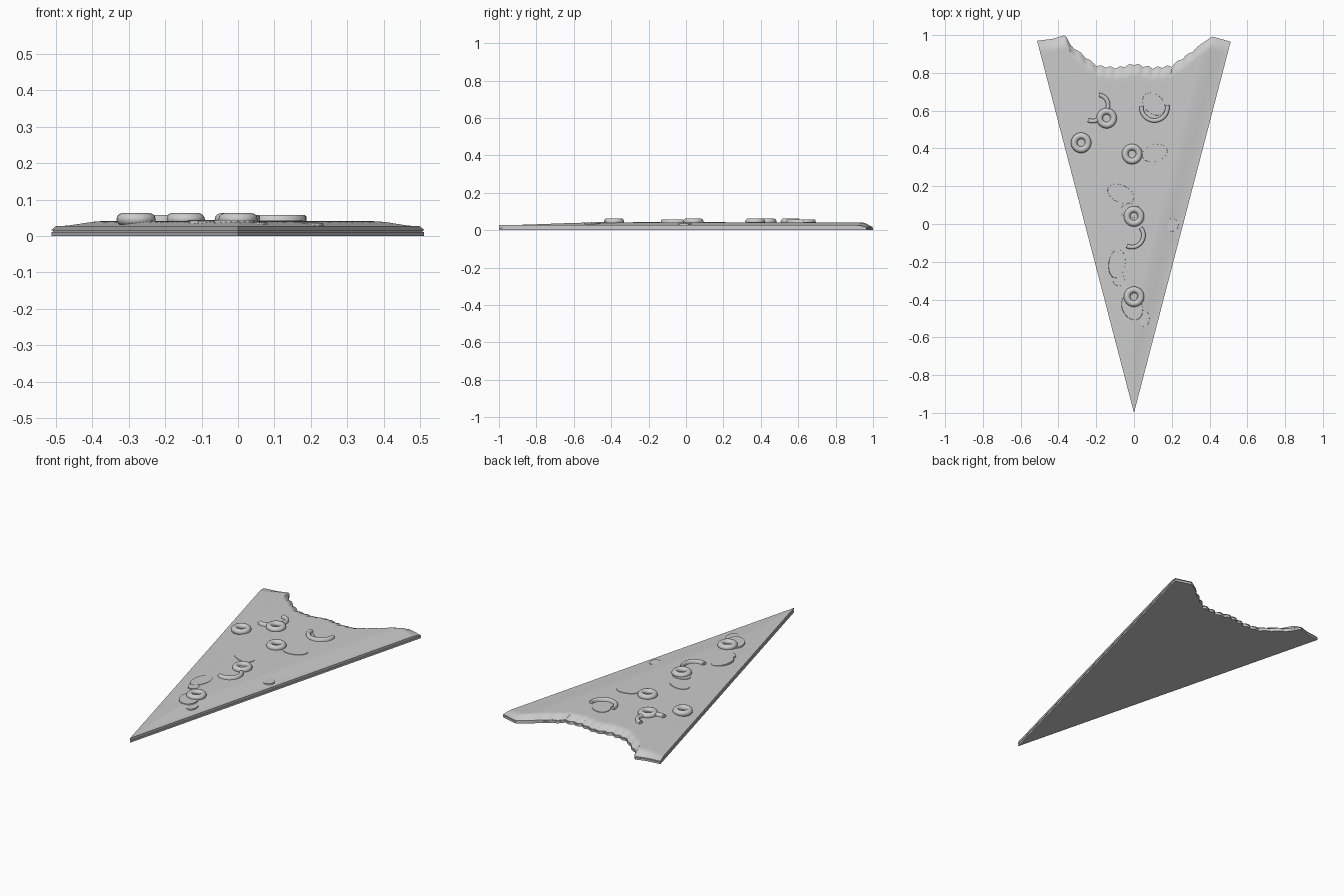
import bpy, bmesh, math
from mathutils import Vector

cube = bpy.data.objects.get("Cube")
if cube:
    bpy.data.objects.remove(cube)

grey = bpy.data.materials.new("plain grey")
grey.use_nodes = True
grey.diffuse_color = (0.6, 0.6, 0.6, 1)
grey.node_tree.nodes["Principled BSDF"].inputs["Base Color"].default_value = (0.6, 0.6, 0.6, 1)

SLOPE = 0.2604  # half width gained per unit of length from the tip
BITE = [(-.513, .97), (-.43, .98), (-.365, 1), (-.335, .945), (-.285, .905), (-.23, .86),
        (-.19, .835), (-.09, .825), (0, .845), (.1, .825), (.2, .835), (.24, .865),
        (.3, .905), (.35, .95), (.415, .992), (.513, .965)]
BITE_U = [(x / (SLOPE * (y + 1)), y) for x, y in BITE]


def smooth(t):
    t = max(0, min(1, t))
    return t * t * (3 - 2 * t)


def back_edge(u):
    """Back outline of the slice, bitten with small scallops."""
    for (a, ya), (b, yb) in zip(BITE_U, BITE_U[1:]):
        if u <= b:
            break
    y = ya + (yb - ya) * max(0, min(1, (u - a) / (b - a)))
    if abs(u) < 0.66:
        y += 0.012 * (abs(math.sin(u * 30)) - 0.5)
    return y


def cheese_height(x, y):
    """Soft dome that falls towards the sides and the bite."""
    width = SLOPE * (y + 1)
    side = width - abs(x)
    back = back_edge(max(-1, min(1, x / max(width, 0.001)))) - y
    dome = 0.027 + 0.014 * smooth(side / 0.14)
    return 0.017 + (dome - 0.017) * smooth(0.1 + back / 0.06)


def finish(obj, angle=35):
    obj.data.materials.append(grey)
    bpy.ops.object.select_all(action='DESELECT')
    obj.select_set(True)
    bpy.context.view_layer.objects.active = obj
    bpy.ops.object.shade_smooth_by_angle(angle=math.radians(angle))
    return obj


def mesh_object(name, bm, angle=35):
    mesh = bpy.data.meshes.new(name)
    bm.to_mesh(mesh)
    bm.free()
    obj = bpy.data.objects.new(name, mesh)
    bpy.context.collection.objects.link(obj)
    return finish(obj, angle)


def layer(name, bottom, top, inset=0):
    """Fan shaped slab from the tip to the bitten edge."""
    bm = bmesh.new()
    nu, nv = 120, 48
    rows = []
    for j in range(nv + 1):
        v = 1 - (1 - j / nv) ** 1.6
        row = []
        for i in range(nu + 1):
            u = math.sin((i / nu - 0.5) * math.pi) * 0.3 + (i / nu * 2 - 1) * 0.7
            y = -1 + inset * 4 + v * (back_edge(u) + 1 - inset * 5)
            x = u * (SLOPE * (y + 1) - inset)
            row.append([bm.verts.new((x, y, z)) for z in (bottom, top(x, y))])
        rows.append(row)
    for j in range(nv):
        for i in range(nu):
            a, b, c, d = rows[j][i], rows[j][i + 1], rows[j + 1][i + 1], rows[j + 1][i]
            bm.faces.new((a[1], b[1], c[1], d[1]))
            bm.faces.new((d[0], c[0], b[0], a[0]))
    left = [r[0] for r in rows]
    right = [r[-1] for r in rows]
    for line in (left[::-1], right, rows[-1][::-1]):
        for a, b in zip(line, line[1:]):
            bm.faces.new((a[0], b[0], b[1], a[1]))
    bmesh.ops.remove_doubles(bm, verts=bm.verts, dist=0.0001)
    bmesh.ops.recalc_face_normals(bm, faces=bm.faces)
    return mesh_object(name, bm)


# Slice: crust, recessed sauce line and domed cheese
layer("crust_base", 0, lambda x, y: 0.011)
layer("sauce", 0.010, lambda x, y: 0.017, 0.004)
layer("cheese", 0.015, cheese_height)


# Olive rings standing proud of the cheese
def olive(index, x, y):
    bpy.ops.mesh.primitive_torus_add(location=(x, y, 0.046), major_radius=0.037,
                                     minor_radius=0.017, major_segments=32, minor_segments=12)
    obj = bpy.context.object
    obj.name = f"olive_ring_{index}"
    finish(obj, 60)


for n, spot in enumerate([(-.28, .43), (-.145, .56), (-.01, .37), (0, .04), (0, -.385)]):
    olive(n, *spot)


# Flat oval slices almost sunk into the cheese
def oval(index, x, y, rx, ry, turn):
    bm = bmesh.new()
    bmesh.ops.create_cone(bm, cap_ends=True, segments=32, radius1=1, radius2=0.94, depth=0.02)
    for vert in bm.verts:
        vert.co.x *= rx
        vert.co.y *= ry
    obj = mesh_object(f"oval_slice_{index}", bm)
    obj.location = (x, y, cheese_height(x, y) - 0.007)
    obj.rotation_euler.z = math.radians(turn)


OVALS = [(.105, .635, .072, .053, -45), (.11, .375, .072, .048, 15), (-.07, .16, .078, .048, -25),
         (-.09, -.21, .046, .08, -8), (.2, -.005, .036, .036, 0), (-.01, -.44, .055, .075, 25),
         (.055, -.5, .027, .045, 0), (-.08, -.295, .033, .035, 0), (-.02, .07, .055, .04, 0)]
for n, spec in enumerate(OVALS):
    oval(n, *spec)


# Curled strips swept along their paths
def strip(name, points, half=0.011):
    bm = bmesh.new()
    rings = []
    for i, p in enumerate(points):
        along = Vector(points[min(i + 1, len(points) - 1)]) - Vector(points[max(i - 1, 0)])
        side = Vector((-along.y, along.x)).normalized() * half
        ring = []
        for s, z in ((-1, .03), (-1, .053), (-.5, .058), (.5, .058), (1, .053), (1, .03)):
            ring.append(bm.verts.new((p[0] + side.x * s, p[1] + side.y * s, z)))
        rings.append(ring)
    for a, b in zip(rings, rings[1:]):
        for k in range(6):
            bm.faces.new((a[k], a[(k + 1) % 6], b[(k + 1) % 6], b[k]))
    bm.faces.new(rings[0])
    bm.faces.new(rings[-1])
    bmesh.ops.recalc_face_normals(bm, faces=bm.faces)
    mesh_object(name, bm, 50)


def arc(cx, cy, radius, start, end, steps=20):
    angles = [math.radians(start + (end - start) * i / steps) for i in range(steps + 1)]
    return [(cx + radius * math.cos(a), cy + radius * math.sin(a)) for a in angles]


strip("curled_strip_back", arc(.108, .617, .069, 175, 370))
strip("curled_strip_middle", arc(-.012, -.06, .062, -115, 40))
strip("curled_strip_upper", arc(-.19, .63, .053, 85, -20))
strip("curled_strip_lower", arc(-.22, .6, .055, 245, 320))
